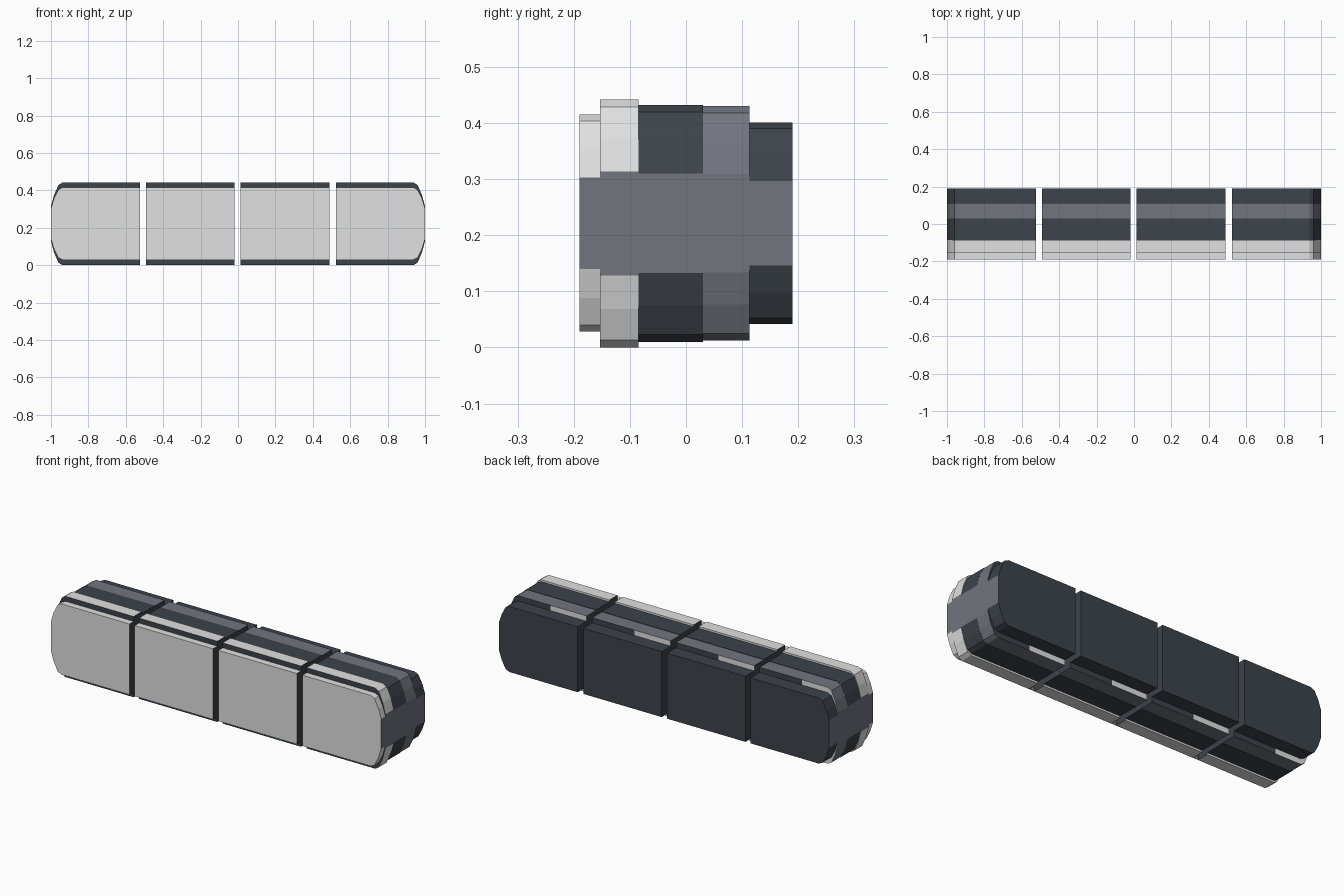
import bpy, bmesh
from mathutils import Vector

if "Cube" in bpy.data.objects:
    bpy.data.objects.remove(bpy.data.objects["Cube"])


def material(name, rgb):
    m = bpy.data.materials.new(name)
    m.diffuse_color = (*rgb, 1)
    m.use_nodes = True
    m.node_tree.nodes["Principled BSDF"].inputs["Base Color"].default_value = m.diffuse_color
    return m


MATS = [material("light_grey", (0.75, 0.75, 0.75)),
        material("dark_slate", (0.046, 0.056, 0.068)),
        material("mid_grey", (0.165, 0.178, 0.208))]
LIGHT, DARK, MID = 0, 1, 2

# layers from front to back: name, y start, y end, z bottom, z top, colour
LAYERS = [
    ("front_plate", -0.19, -0.153, 0.028, 0.415, LIGHT),
    ("front_rim", -0.153, -0.085, 0.0, 0.442, LIGHT),
    ("middle_band", -0.085, 0.03, 0.01, 0.432, DARK),
    ("rear_band", 0.03, 0.113, 0.012, 0.43, MID),
    ("back_plate", 0.113, 0.19, 0.042, 0.401, DARK),
]

# segments along the bar
SEGMENTS = [(-1.0, -0.525), (-0.493, -0.018), (0.014, 0.489), (0.523, 1.0)]

# faceted corner: inset from the end, fraction of drop from the top
CORNER = [(0.0, 0.29), (0.016, 0.155), (0.04, 0.03), (0.062, 0.0)]


def end_points(x, outer, z0, z1):
    """Points up one end of a segment, rounded if it is an outer end."""
    if not outer:
        return [(x, z0), (x, z1)]
    s = 1 if x > 0 else -1
    h = z1 - z0
    low = [(x - s * dx, z0 + h * d) for dx, d in reversed(CORNER)]
    high = [(x - s * dx, z1 - h * d) for dx, d in CORNER]
    return low + high


def build(name, y0, y1, z0, z1, colour, xa, xb):
    right = end_points(xb, xb > 0.99, z0, z1)
    left = end_points(xa, xa < -0.99, z0, z1)[::-1]
    bm = bmesh.new()
    base = bm.faces.new([bm.verts.new((x, y0, z)) for x, z in right + left])
    ext = bmesh.ops.extrude_face_region(bm, geom=[base], use_keep_orig=True)
    moved = [v for v in ext["geom"] if isinstance(v, bmesh.types.BMVert)]
    bmesh.ops.translate(bm, verts=moved, vec=(0, y1 - y0, 0))
    xm = xa + 0.46 * (xb - xa)
    if name == "rear_band":  # split so the exposed back ledge has two colours
        bmesh.ops.bisect_plane(bm, geom=bm.verts[:] + bm.edges[:] + bm.faces[:],
                               plane_co=Vector((xm, 0, 0)),
                               plane_no=Vector((1, 0, 0)))
    bmesh.ops.recalc_face_normals(bm, faces=bm.faces[:])
    bm.normal_update()
    for f in bm.faces:
        f.material_index = colour
        c = f.calc_center_median()
        if abs(f.normal.x) > 0.999:      # outer tips grey, gap walls dark
            f.material_index = MID if abs(c.x) > 0.99 else DARK
        elif name == "front_rim" and f.normal.y < -0.9:
            f.material_index = DARK      # shadow line behind front plate
        elif name == "rear_band" and f.normal.y > 0.9:
            f.material_index = LIGHT if c.x < xm else DARK
    me = bpy.data.meshes.new(name)
    bm.to_mesh(me)
    bm.free()
    for m in MATS:
        me.materials.append(m)
    bpy.context.collection.objects.link(bpy.data.objects.new(name, me))


for i, (xa, xb) in enumerate(SEGMENTS):
    for layer in LAYERS:
        build(*layer, xa, xb)
